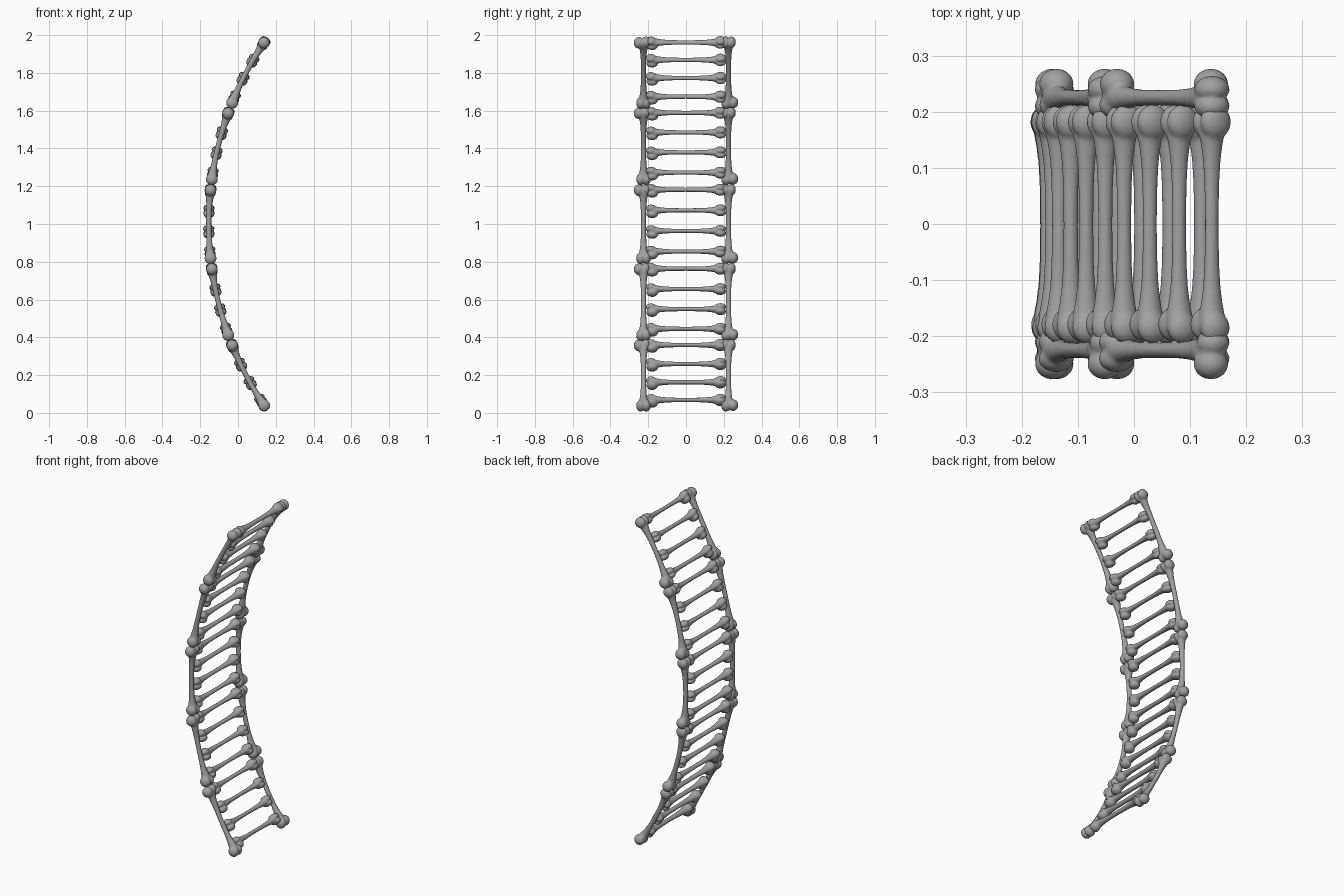
import bpy, bmesh
from math import sin, cos, pi
from mathutils import Matrix, Vector

cube = bpy.data.objects.get("Cube")
if cube:
    bpy.data.objects.remove(cube)

R = 1.72          # radius of the ladder's bend
CENTRE_X = 1.565  # centre of the bend
STEP = 0.2437     # angle covered by one rail bone
RAIL_Y = 0.225

mat = bpy.data.materials.new("bone grey")
mat.use_nodes = True
grey = (0.36, 0.36, 0.36, 1)
mat.diffuse_color = grey
mat.node_tree.nodes["Principled BSDF"].inputs["Base Color"].default_value = grey


def add_knob(bm, u, z, size):
    """Rounded lobe of a bone end."""
    m = Matrix.Translation((u, 0, z)) @ Matrix.Diagonal((*size, 1))
    bmesh.ops.create_uvsphere(bm, u_segments=24, v_segments=16, radius=1, matrix=m)


def add_shaft(bm, profile, sides=20):
    """Closed lathe along z from (z, radius) pairs."""
    rings = [[bm.verts.new((r * cos(2 * pi * i / sides), r * sin(2 * pi * i / sides), z))
              for i in range(sides)] for z, r in profile]
    for a, b in zip(rings, rings[1:]):
        for i in range(sides):
            j = (i + 1) % sides
            bm.faces.new((a[i], a[j], b[j], b[i]))
    bm.faces.new(rings[0][::-1])
    bm.faces.new(rings[-1])


def make_bone():
    """One bone along z: ball head on top, two condyles below, fused and smoothed."""
    bm = bmesh.new()
    half = [(0, 0.0135), (0.07, 0.0145), (0.11, 0.017), (0.14, 0.021), (0.165, 0.026), (0.19, 0.026)]
    add_shaft(bm, [(-z, r) for z, r in half[:0:-1]] + half)
    add_knob(bm, 0.024, 0.179, (0.028, 0.031, 0.031))
    add_knob(bm, -0.013, 0.185, (0.025, 0.030, 0.028))
    for side in (-1, 1):
        add_knob(bm, side * 0.015, -0.182, (0.024, 0.032, 0.031))
    me = bpy.data.meshes.new("bone_source")
    bm.to_mesh(me)
    bm.free()
    ob = bpy.data.objects.new("bone_source", me)
    bpy.context.collection.objects.link(ob)
    remesh = ob.modifiers.new("fuse", 'REMESH')
    remesh.mode = 'VOXEL'
    remesh.voxel_size = 0.0045
    smooth = ob.modifiers.new("soften", 'SMOOTH')
    smooth.factor = 0.5
    smooth.iterations = 4
    deps = bpy.context.evaluated_depsgraph_get()
    result = bpy.data.meshes.new_from_object(ob.evaluated_get(deps))
    bpy.data.objects.remove(ob)
    return result


bone = make_bone()


def place(name, mapping):
    """Copy the bone; mapping gives (depth, y, distance along the bend)."""
    me = bone.copy()
    me.name = name
    for v in me.vertices:
        d, y, s = mapping(*v.co)
        v.co = Vector((CENTRE_X - (R - d) * cos(s / R), y, 1 + (R - d) * sin(s / R)))
    me.materials.clear()
    me.materials.append(mat)
    me.polygons.foreach_set("use_smooth", [True] * len(me.polygons))
    bpy.context.collection.objects.link(bpy.data.objects.new(name, me))


for g in range(5):
    # Rails: the back one is the front one turned upside down
    mid = (2 - g) * STEP * R
    place(f"front_rail_bone_{g + 1}", lambda u, v, z: (v, -RAIL_Y - u, mid + z))
    place(f"back_rail_bone_{g + 1}", lambda u, v, z: (v, RAIL_Y + u, mid - z))
    # Four rungs for each rail bone
    for k in range(4):
        at = (0.593 - g * STEP - k * 0.0635) * R
        place(f"rung_bone_{g * 4 + k + 1}", lambda u, v, z: (v * 0.95, -z, at - u * 0.8))

bpy.data.meshes.remove(bone)
